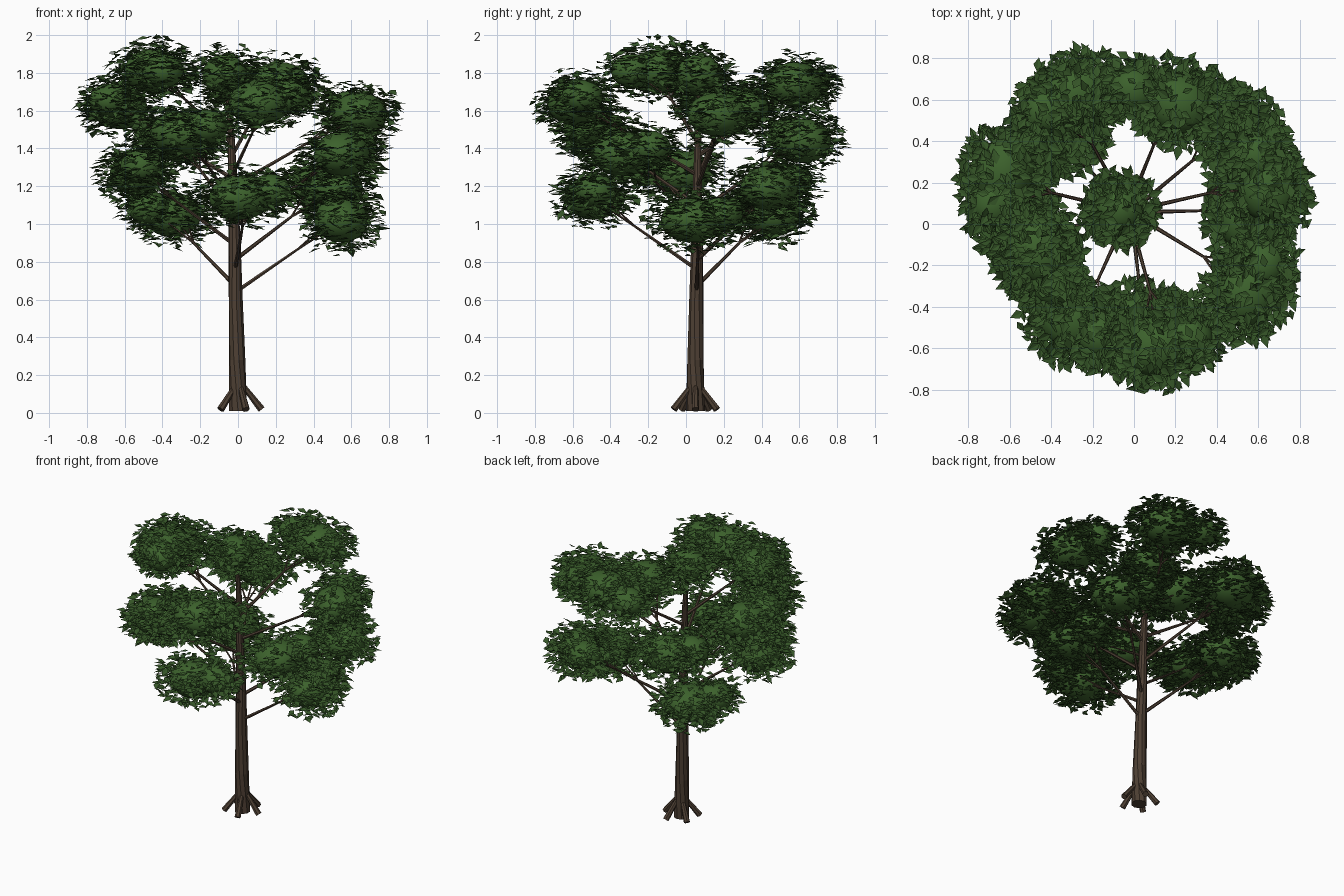
import bpy, bmesh, math, random
from mathutils import Vector, Matrix

if "Cube" in bpy.data.objects:
    bpy.data.objects.remove(bpy.data.objects["Cube"])

random.seed(7)


def material(name, rgb):
    m = bpy.data.materials.new(name)
    m.diffuse_color = (*rgb, 1)
    m.use_nodes = True
    m.node_tree.nodes["Principled BSDF"].inputs["Base Color"].default_value = m.diffuse_color
    return m


BARK = material("bark", (0.075, 0.05, 0.033))
CORE = material("foliage_core", (0.045, 0.12, 0.025))
LEAF = material("leaf", (0.035, 0.09, 0.02))


def finish(bm, name, mat, smooth=False):
    me = bpy.data.meshes.new(name)
    bm.to_mesh(me)
    bm.free()
    me.materials.append(mat)
    for p in me.polygons:
        p.use_smooth = smooth
    ob = bpy.data.objects.new(name, me)
    bpy.context.collection.objects.link(ob)
    return ob


def tube(bm, path, radii, sides):
    """Tapered tube with capped ends along a few points."""
    path = [Vector(p) for p in path]
    rings = []
    for i, p in enumerate(path):
        t = path[min(i + 1, len(path) - 1)] - path[max(i - 1, 0)]
        rot = t.to_track_quat('Z', 'Y')
        rings.append([bm.verts.new(p + rot @ Vector((radii[i] * math.cos(k * math.tau / sides),
                                                     radii[i] * math.sin(k * math.tau / sides), 0)))
                      for k in range(sides)])
    for a, b in zip(rings, rings[1:]):
        for k in range(sides):
            n = (k + 1) % sides
            bm.faces.new((a[k], a[n], b[n], b[k]))
    bm.faces.new(rings[0][::-1])
    bm.faces.new(rings[-1])


# Trunk
trunk_path = [(0, .05, .01), (-.005, .05, .28), (-.012, .055, .6), (-.018, .058, .9),
              (-.027, .06, 1.2), (-.038, .065, 1.5), (-.06, .07, 1.78)]
bm = bmesh.new()
tube(bm, trunk_path, [.05, .044, .038, .032, .025, .018, .01], 10)
finish(bm, "trunk", BARK)


def trunk_at(z):
    for a, b in zip(trunk_path, trunk_path[1:]):
        if z <= b[2]:
            return Vector(a).lerp(Vector(b), (z - a[2]) / (b[2] - a[2]))
    return Vector(trunk_path[-1])


# Roots flaring from the foot of the trunk
bm = bmesh.new()
for i in range(5):
    a = math.tau * i / 5
    d = Vector((math.cos(a), math.sin(a), 0))
    foot = Vector((.005, .05, 0))
    tube(bm, [foot + d * .025 + Vector((0, 0, .14)), foot + d * .12 + Vector((0, 0, .018))],
         [.014, .02], 7)
finish(bm, "roots", BARK)

# Clump centres, lowest first, spiralling up the trunk; the last sits on top
clumps = [(.54, .07, 1.02), (-.38, .43, 1.05), (.05, -.49, 1.14), (.48, .47, 1.19),
          (-.53, -.07, 1.27), (.57, -.30, 1.37), (-.32, .60, 1.44), (-.27, -.48, 1.48),
          (.63, .21, 1.58), (-.64, .21, 1.62), (.15, -.58, 1.64), (.18, .59, 1.74),
          (-.44, -.17, 1.81), (-.07, .07, 1.79)]

# Each clump is a main puff and a smaller one beside it: (centre, rotation, radii, leaf count)
puffs = []
for i, p in enumerate(clumps):
    c = Vector(p)
    rot = Matrix.Rotation(math.atan2(c.y, c.x), 3, 'Z')
    if i == len(clumps) - 1:
        puffs.append((c, rot, Vector((.12, .12, .11)), 400))
        continue
    side = .19 if i == 11 else .12
    rise = 0 if i >= 11 else .035
    puffs.append((c + rot @ Vector((0, -.04, 0)), rot, Vector((.145, .165, .118)), 480))
    puffs.append((c + rot @ Vector((0, side, rise)), rot, Vector((.11, .115, .09)), 230))

# Branches, each forking into twigs that end inside the clump
bm = bmesh.new()
for i, p in enumerate(clumps[:-1]):
    c, rot = puffs[2 * i][:2]
    start = trunk_at(p[2] - .38)
    fork = start.lerp(Vector(p), .6)
    tube(bm, [start, fork], [.012, .007], 6)
    for end in (c, c + rot @ Vector((0, -.09, 0)), puffs[2 * i + 1][0]):
        tube(bm, [fork, end], [.006, .003], 5)
finish(bm, "branches", BARK)

# Solid foliage cores
bm = bmesh.new()
for c, rot, size, count in puffs:
    m = Matrix.Translation(c) @ rot.to_4x4() @ Matrix.Diagonal((*size, 1))
    bmesh.ops.create_uvsphere(bm, u_segments=20, v_segments=12, radius=1, matrix=m)
finish(bm, "foliage_cores", CORE, True)

# Loose leaves: folded kites, mostly level, in a shell round each core
bm = bmesh.new()
for c, rot, size, count in puffs:
    n = 0
    while n < count:
        d = Vector((random.gauss(0, 1), random.gauss(0, 1), random.gauss(0, 1))).normalized()
        if abs(d.z) > .7 and random.random() < .4:
            continue
        n += 1
        k = random.uniform(.85, 1.62)
        pos = c + rot @ Vector((d.x * size.x * k, d.y * size.y * k, d.z * size.z * k))
        out = rot @ d
        yaw = math.atan2(out.y, out.x) + random.gauss(0, 1.0)
        r = (Matrix.Rotation(yaw, 3, 'Z') @ Matrix.Rotation(random.gauss(.05, .22), 3, 'Y')
             @ Matrix.Rotation(random.gauss(0, .25), 3, 'X'))
        s = random.uniform(.8, 1.25)
        L, W = .064 * s, .019 * s
        base, left, tip, right = [bm.verts.new(pos + r @ Vector(p)) for p in (
            (-L * .4, 0, 0), (0, W, .004), (L * .6, 0, -.004), (0, -W, .004))]
        bm.faces.new((base, tip, left))
        bm.faces.new((base, right, tip))
finish(bm, "leaves", LEAF)
